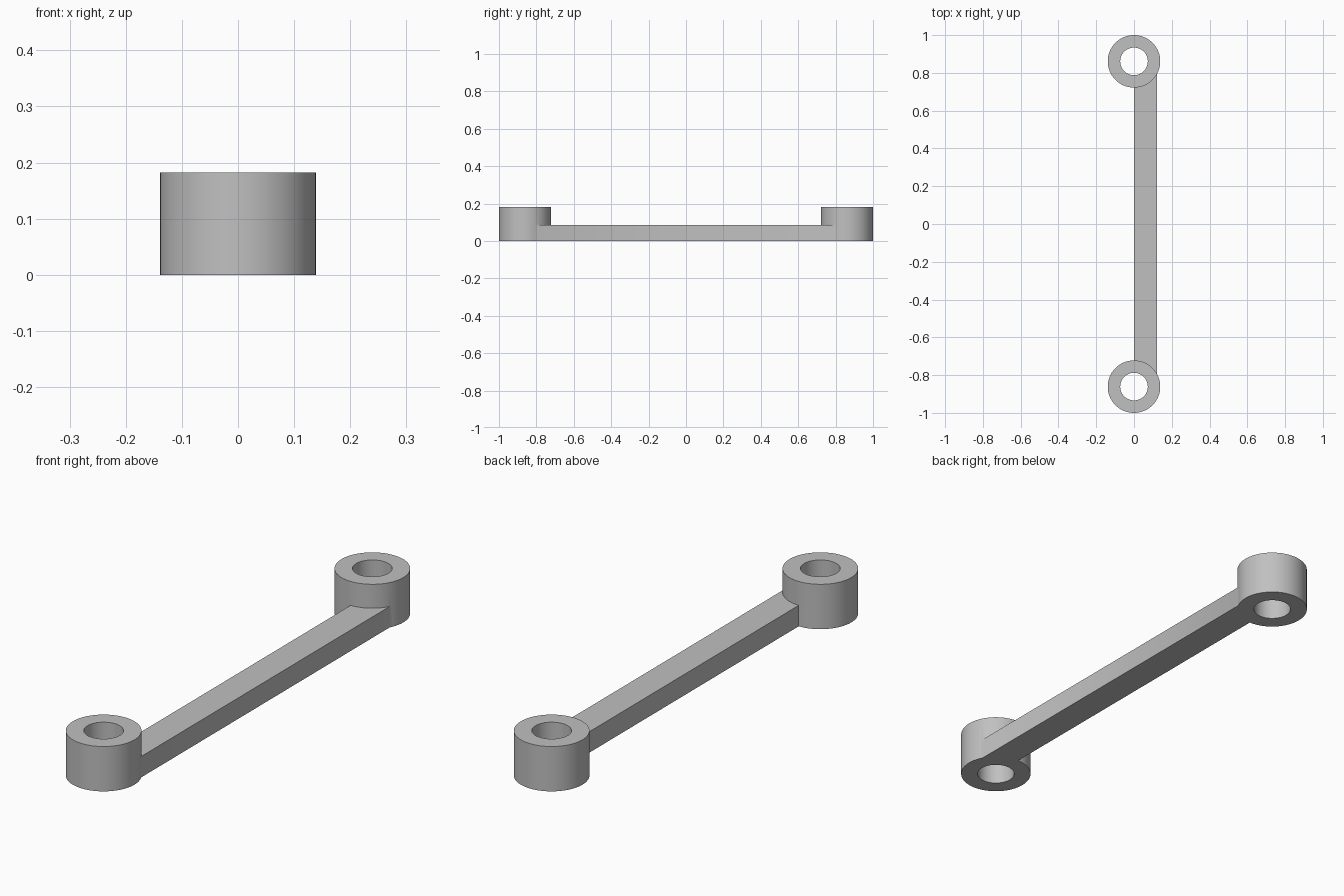
import bpy
import math

if "Cube" in bpy.data.objects:
    bpy.data.objects.remove(bpy.data.objects["Cube"], do_unlink=True)

BOSS_R, BORE_R, BOSS_H = 0.139, 0.073, 0.182
BAR_W, BAR_H = 0.123, 0.085
END_Y = 1 - BOSS_R
SEGMENTS = 64

grey = bpy.data.materials.new("plain_grey")
grey.use_nodes = True
colour = (0.53, 0.53, 0.53, 1)
grey.diffuse_color = colour
grey.node_tree.nodes["Principled BSDF"].inputs["Base Color"].default_value = colour


def cylinder(name, radius, y, bottom, top):
    bpy.ops.mesh.primitive_cylinder_add(
        vertices=SEGMENTS, radius=radius, depth=top - bottom,
        location=(0, y, (bottom + top) / 2))
    obj = bpy.context.object
    obj.name = name
    obj.data.materials.append(grey)
    return obj


def combine(target, tool, operation):
    mod = target.modifiers.new(operation.lower(), "BOOLEAN")
    mod.object = tool
    mod.operation = operation
    mod.solver = "EXACT"
    bpy.context.view_layer.objects.active = target
    bpy.ops.object.modifier_apply(modifier=mod.name)
    bpy.data.objects.remove(tool, do_unlink=True)


# Connecting bar, offset to one side of the boss centres
bpy.ops.mesh.primitive_cube_add(size=1, location=(BAR_W / 2, 0, BAR_H / 2))
link = bpy.context.object
link.name = "link_arm"
link.scale = (BAR_W, 2 * END_Y, BAR_H)
bpy.ops.object.transform_apply(location=True, rotation=False, scale=True)
link.data.materials.append(grey)

# Round boss at each end, then a through bore in each
for y in (-END_Y, END_Y):
    combine(link, cylinder("end_boss", BOSS_R, y, 0, BOSS_H), "UNION")
for y in (-END_Y, END_Y):
    combine(link, cylinder("bore_cutter", BORE_R, y, -0.1, BOSS_H + 0.1), "DIFFERENCE")

# Smooth round walls with crisp rims
bpy.ops.object.select_all(action="DESELECT")
link.select_set(True)
bpy.context.view_layer.objects.active = link
bpy.ops.object.shade_smooth_by_angle(angle=math.radians(30))
